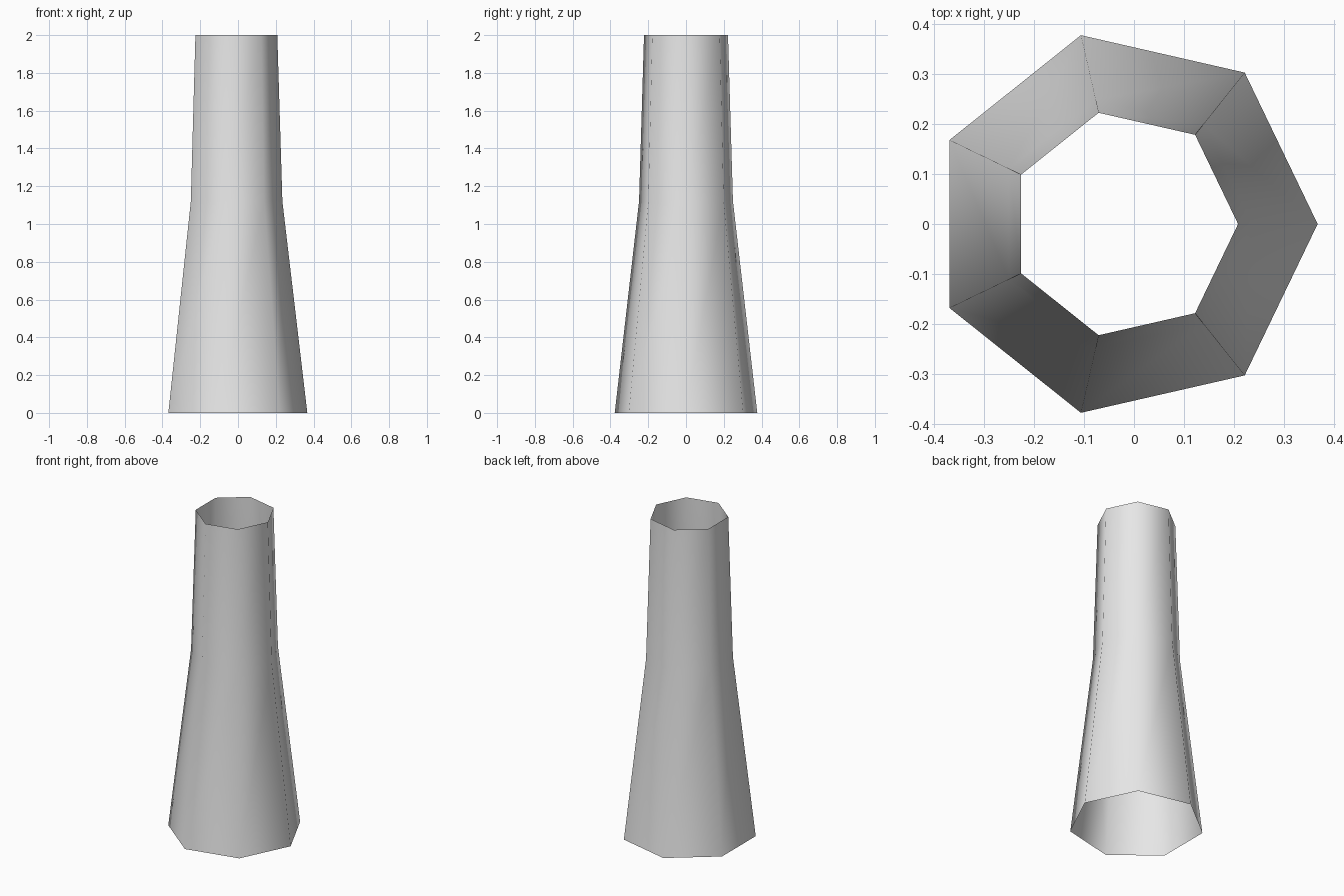
import bpy
import bmesh
from math import cos, sin, tau

cube = bpy.data.objects.get("Cube")
if cube:
    bpy.data.objects.remove(cube, do_unlink=True)

SIDES = 7
CENTRE_X = -0.02
# Radius and height of each ring, from foot to rim
PROFILE = [(0.387, 0.0), (0.255, 1.12), (0.228, 2.0)]

# Plain grey material
grey = bpy.data.materials.new("light grey")
grey.use_nodes = True
colour = (0.8, 0.8, 0.8, 1.0)
grey.diffuse_color = colour
grey.node_tree.nodes["Principled BSDF"].inputs["Base Color"].default_value = colour

# Open seven-sided tapering tube
bm = bmesh.new()
rings = [
    [bm.verts.new((CENTRE_X + r * cos(tau * i / SIDES), r * sin(tau * i / SIDES), z))
     for i in range(SIDES)]
    for r, z in PROFILE
]
for low, high in zip(rings, rings[1:]):
    for i in range(SIDES):
        j = (i + 1) % SIDES
        face = bm.faces.new((low[i], low[j], high[j], high[i]))
        face.smooth = True

mesh = bpy.data.meshes.new("chimney_tube")
bm.to_mesh(mesh)
bm.free()
mesh.materials.append(grey)
tube = bpy.data.objects.new("chimney_tube", mesh)
bpy.context.collection.objects.link(tube)
